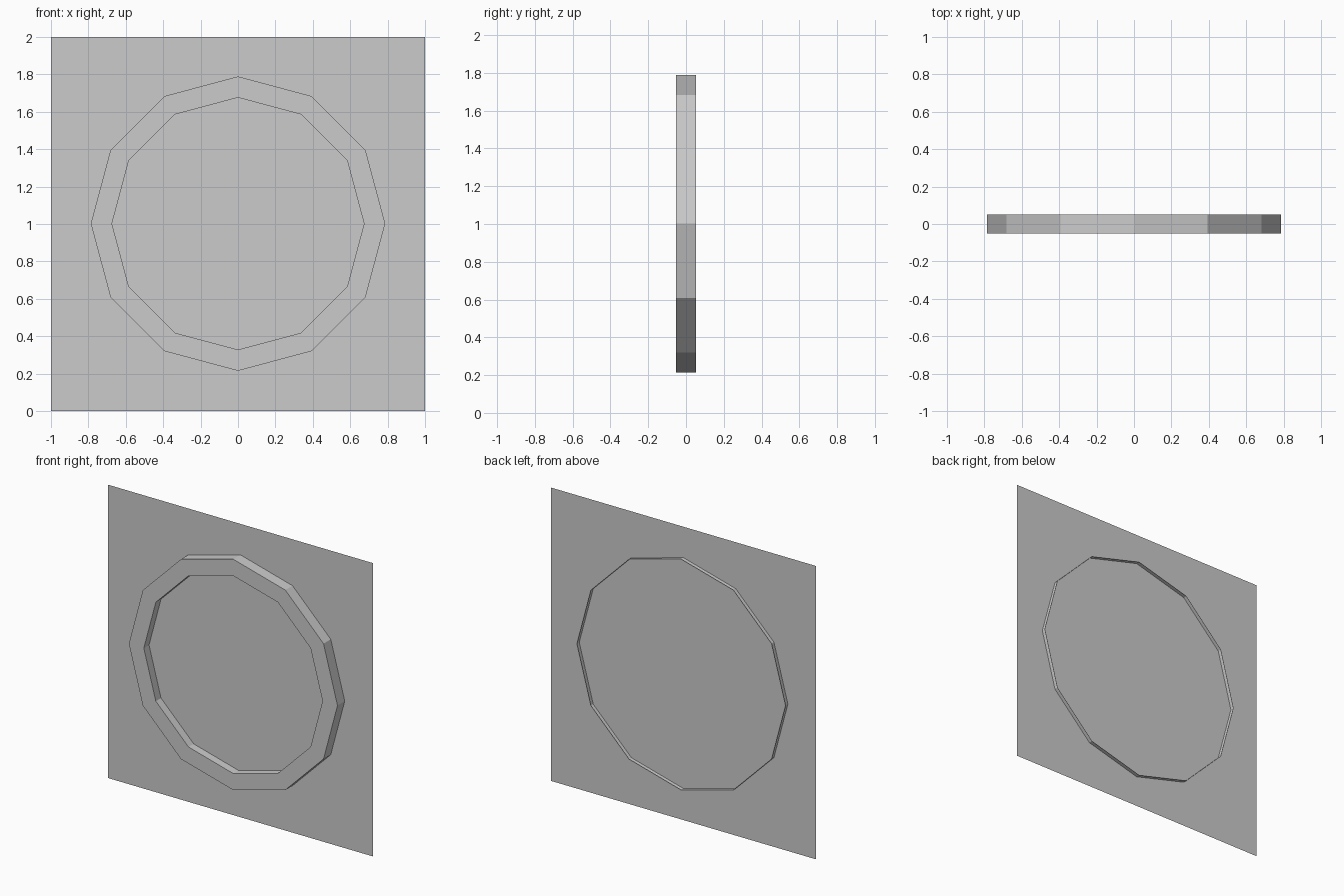
import bpy, bmesh, math

if "Cube" in bpy.data.objects:
    bpy.data.objects.remove(bpy.data.objects["Cube"])

SIDES = 12
CENTRE_Z = 1.002


def make_object(name, bm):
    mesh = bpy.data.meshes.new(name)
    bm.to_mesh(mesh)
    bm.free()
    obj = bpy.data.objects.new(name, mesh)
    bpy.context.collection.objects.link(obj)
    return obj


def loop(bm, radius, y):
    step = math.tau / SIDES
    return [bm.verts.new((radius * math.cos(i * step), y,
                          CENTRE_Z + radius * math.sin(i * step)))
            for i in range(SIDES)]


# Flat square wall panel, facing the front
bm = bmesh.new()
bm.faces.new([bm.verts.new((x, 0.026, z))
              for x, z in ((-1, 0), (1, 0), (1, 2), (-1, 2))])
make_object("wall_panel", bm)

# Round frame: outer wall open at the back, front rim, inner wall, recessed dial
bm = bmesh.new()
profile = [(0.787, 0.052), (0.787, -0.052), (0.674, -0.052), (0.674, 0.004)]
loops = [loop(bm, r, y) for r, y in profile]
for a, b in zip(loops, loops[1:]):
    for i in range(SIDES):
        j = (i + 1) % SIDES
        bm.faces.new((a[i], a[j], b[j], b[i]))
bm.faces.new(loops[-1])
bmesh.ops.recalc_face_normals(bm, faces=bm.faces)
# The recessed dial must face the front
bm.faces.ensure_lookup_table()
bm.normal_update()
if bm.faces[-1].normal.y > 0:
    bmesh.ops.reverse_faces(bm, faces=bm.faces)
make_object("round_frame", bm)
